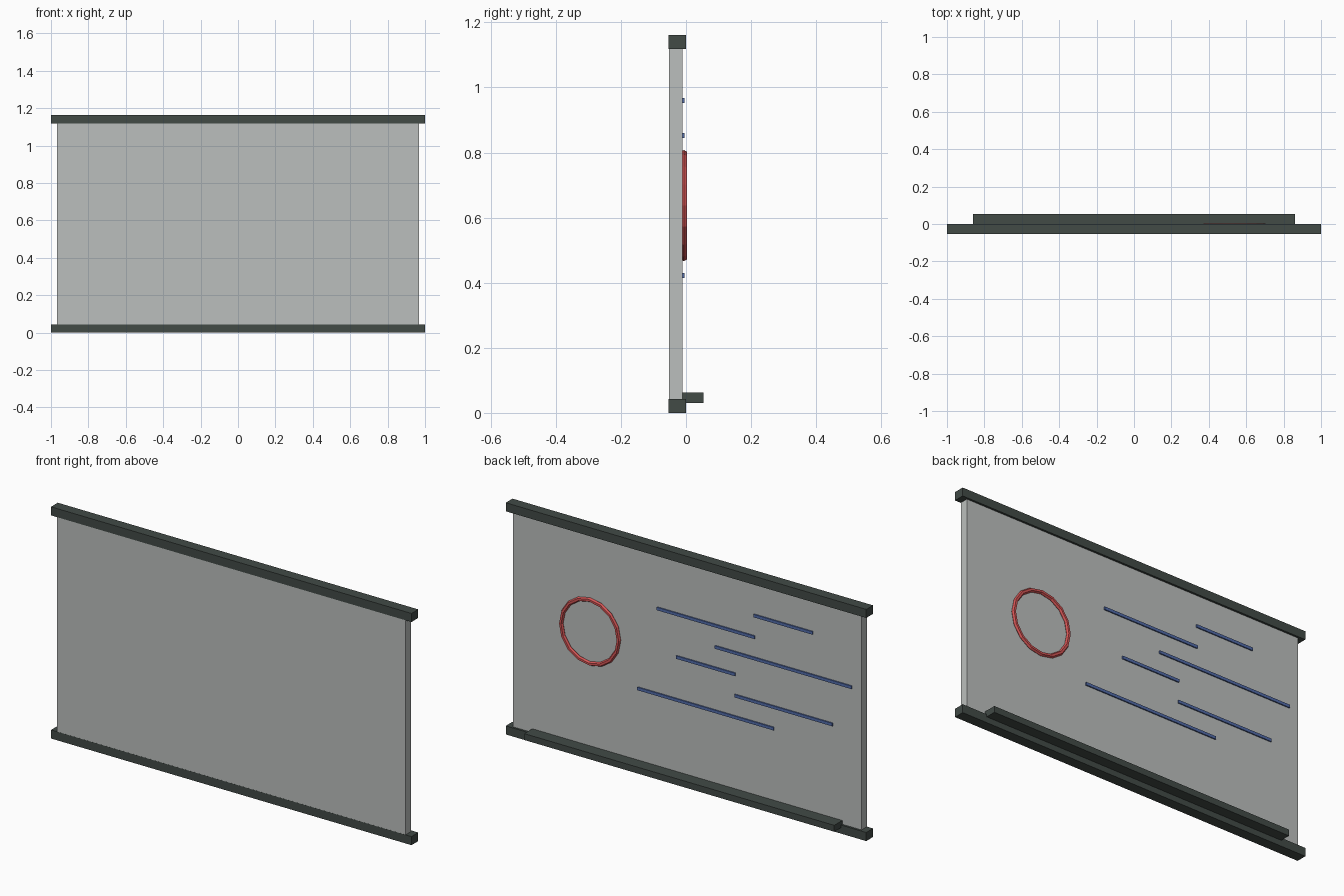
import bpy
import math

if "Cube" in bpy.data.objects:
    bpy.data.objects.remove(bpy.data.objects["Cube"])


def material(name, rgb):
    m = bpy.data.materials.new(name)
    m.diffuse_color = (*rgb, 1.0)
    m.use_nodes = True
    m.node_tree.nodes["Principled BSDF"].inputs["Base Color"].default_value = m.diffuse_color
    return m


DARK = material("dark_grey", (0.054, 0.069, 0.062))
PALE = material("pale_grey", (0.50, 0.52, 0.51))
RED = material("red", (0.66, 0.09, 0.09))
BLUE = material("blue", (0.085, 0.15, 0.40))


def box(name, x, y, z, mat):
    """Axis-aligned box from (min, max) ranges."""
    bpy.ops.mesh.primitive_cube_add(size=1, location=[sum(r) / 2 for r in (x, y, z)])
    ob = bpy.context.object
    ob.name = name
    ob.scale = [r[1] - r[0] for r in (x, y, z)]
    bpy.ops.object.transform_apply(location=False, rotation=False, scale=True)
    ob.data.materials.append(mat)
    return ob


# Board panel between two rails
box("board_panel", (-0.967, 0.967), (-0.053, -0.0105), (0.043, 1.119), PALE)
box("bottom_rail", (-1, 1), (-0.0535, 0), (0, 0.043), DARK)
box("top_rail", (-1, 1), (-0.0535, 0), (1.119, 1.162), DARK)

# Pen tray along the back
box("pen_tray", (-0.86, 0.86), (-0.0105, 0.0535), (0.030, 0.062), DARK)

# Drawn lines: left end, right end, height
LINES = [
    (-0.698, -0.372, 0.960),
    (-0.376, 0.166, 0.852),
    (-0.915, -0.156, 0.745),
    (-0.268, 0.060, 0.637),
    (-0.808, -0.265, 0.530),
    (-0.482, 0.274, 0.422),
]
for i, (x0, x1, z) in enumerate(LINES):
    box(f"drawn_line_{i + 1}", (x0, x1), (-0.0115, -0.0045),
        (z - 0.0075, z + 0.0075), BLUE)

# Drawn circle
bpy.ops.mesh.primitive_torus_add(
    major_segments=16, minor_segments=6, major_radius=0.160, minor_radius=0.0108,
    location=(0.537, -0.0065, 0.637), rotation=(math.pi / 2, 0, 0))
ring = bpy.context.object
ring.name = "drawn_circle"
ring.data.materials.append(RED)
